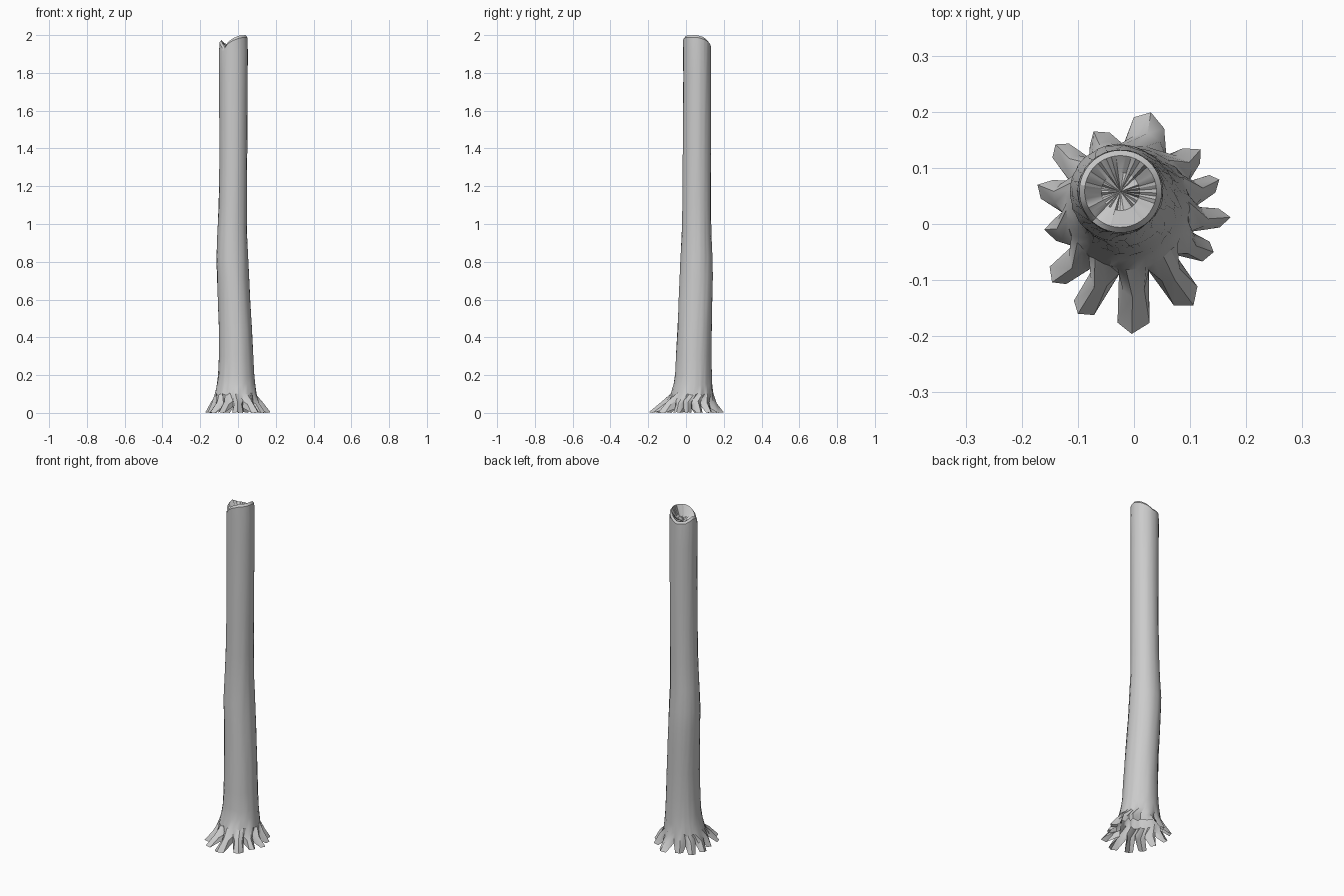
import bpy, bmesh, math, random

if "Cube" in bpy.data.objects:
    bpy.data.objects.remove(bpy.data.objects["Cube"])
random.seed(4)

# Trunk profile: height, x min, x max, y min, y max
PROFILE = [
    (0.10, -0.122, 0.098, -0.080, 0.143), (0.15, -0.112, 0.091, -0.066, 0.138),
    (0.20, -0.105, 0.086, -0.058, 0.136), (0.30, -0.100, 0.080, -0.053, 0.135),
    (0.45, -0.101, 0.073, -0.045, 0.137), (0.60, -0.106, 0.065, -0.039, 0.140),
    (0.72, -0.111, 0.059, -0.034, 0.142), (0.82, -0.114, 0.054, -0.030, 0.141),
    (0.95, -0.109, 0.048, -0.022, 0.134), (1.10, -0.102, 0.047, -0.020, 0.132),
    (1.30, -0.099, 0.048, -0.018, 0.131), (1.55, -0.099, 0.050, -0.016, 0.131),
    (1.80, -0.100, 0.052, -0.015, 0.132), (1.91, -0.100, 0.052, -0.015, 0.132)]
# Root tips seen from above
TIPS = [(0.172, 0.012), (0.152, 0.079), (0.119, 0.133), (0.030, 0.199), (-0.072, 0.165),
        (-0.140, 0.142), (-0.172, 0.070), (-0.146, -0.104), (-0.100, -0.160),
        (-0.004, -0.196), (0.106, -0.145), (0.142, -0.050)]
TIPS.insert(7, (-0.160, -0.010))
# Broken rim: angle in degrees, height
RIM = [(0, 2.0), (30, 1.99), (60, 1.972), (90, 1.95), (135, 1.955), (170, 1.975),
       (200, 1.962), (225, 1.935), (245, 1.965), (270, 1.985), (300, 1.998), (360, 2.0)]


def rim_height(a):
    d = math.degrees(a) % 360
    for (d0, z0), (d1, z1) in zip(RIM, RIM[1:]):
        if d <= d1:
            return z0 + (z1 - z0) * (d - d0) / (d1 - d0)


# Four columns per root: valley, left edge, ridge, right edge
tips = sorted((math.atan2(y, x) % math.tau, math.hypot(x, y)) for x, y in TIPS)
cols = []
for i, (a, r) in enumerate(tips):
    before = (a - tips[i - 1][0]) % math.tau
    after = (tips[(i + 1) % len(tips)][0] - a) % math.tau
    cols += [(a - before / 2, r, "valley"), (a - before * 0.27, r, "edge"),
             (a, r, "ridge"), (a + after * 0.27, r, "edge")]

bm = bmesh.new()


def ring(points):
    return [bm.verts.new(p) for p in points]


def bridge(a, b):
    n = len(a)
    for i in range(n):
        bm.faces.new((a[i], a[(i + 1) % n], b[(i + 1) % n], b[i]))


# Splayed roots
foot, knee = [], []
cx0, cy0 = -0.010, 0.026
for a, r, kind in cols:
    ca, sa = math.cos(a), math.sin(a)
    body = (cx0 * ca + cy0 * sa) + 0.114
    if kind == "valley":
        fr, fz, kr, kz = body + 0.002, 0.032 + random.uniform(-0.01, 0.012), body, 0.062
    elif kind == "edge":
        fr, fz = r * random.uniform(0.88, 0.95), 0.0
        kr, kz = body + (r - body) * 0.28, 0.046
    else:
        fr, fz = r, 0.004
        kr, kz = body + (r - body) * 0.40, 0.055 + random.uniform(-0.006, 0.008)
    foot.append((fr * ca, fr * sa, fz))
    knee.append((kr * ca, kr * sa, kz))
rings = [ring(foot), ring(knee)]

# Trunk with slight bark unevenness
for z, x0, x1, y0, y1 in PROFILE:
    pts = []
    for a, r, kind in cols:
        k = 0.5 * (1 + random.uniform(-0.015, 0.015))
        pts.append(((x0 + x1) / 2 + (x1 - x0) * k * math.cos(a),
                    (y0 + y1) / 2 + (y1 - y0) * k * math.sin(a),
                    z + random.uniform(-0.008, 0.008)))
    rings.append(ring(pts))

# Broken top: outer rim, inner lip and shallow hollow
for rad, drop in ((0.0735, 0.012), (0.064, 0.0), (0.034, None)):
    pts = []
    for a, r, kind in cols:
        z = 1.935 + random.uniform(-0.008, 0.008) if drop is None else rim_height(a) - drop
        pts.append((-0.024 + rad * math.cos(a), 0.058 + rad * math.sin(a), z))
    rings.append(ring(pts))
for a, b in zip(rings, rings[1:]):
    bridge(a, b)
centre = bm.verts.new((-0.024, 0.058, 1.925))
last = rings[-1]
for i in range(len(last)):
    bm.faces.new((last[i], last[(i + 1) % len(last)], centre))

mesh = bpy.data.meshes.new("tree_trunk")
bm.to_mesh(mesh)
bm.free()
trunk = bpy.data.objects.new("tree_trunk", mesh)
bpy.context.collection.objects.link(trunk)
bpy.context.view_layer.objects.active = trunk
trunk.select_set(True)
bpy.ops.object.shade_smooth_by_angle(angle=math.radians(30))
